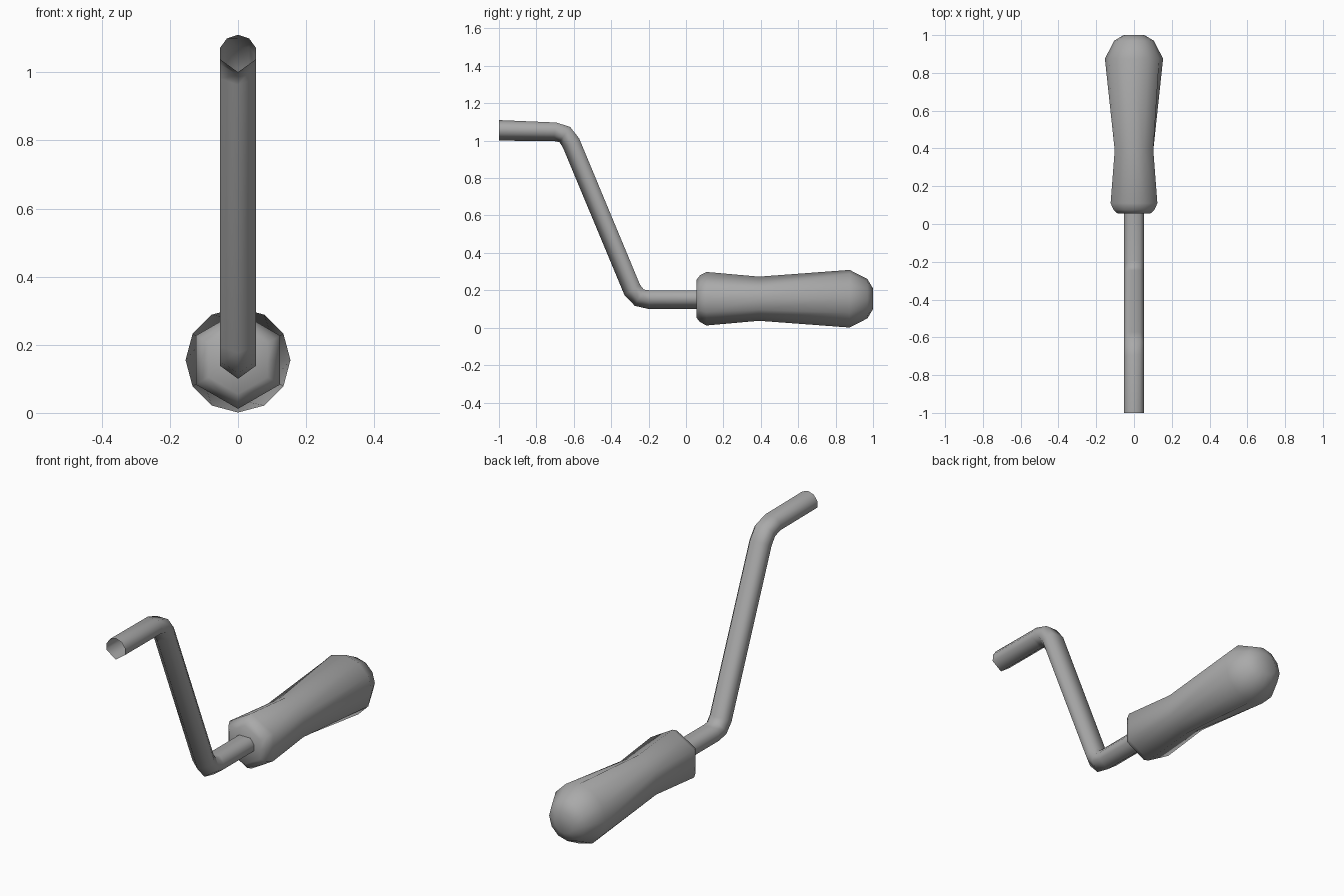
import bpy, bmesh
from math import sin, cos, radians, pi
from mathutils import Vector

cube = bpy.data.objects.get("Cube")
if cube:
    bpy.data.objects.remove(cube, do_unlink=True)

grey = bpy.data.materials.new("grey metal")
grey.use_nodes = True
colour = (0.4, 0.4, 0.4, 1)
grey.diffuse_color = colour
grey.node_tree.nodes["Principled BSDF"].inputs["Base Color"].default_value = colour


def loft(name, rings, cap_start=False, cap_end=False):
    """Skin a list of equal-length rings of points into a smooth tube."""
    bm = bmesh.new()
    loops = [[bm.verts.new(p) for p in ring] for ring in rings]
    n = len(loops[0])
    for a, b in zip(loops, loops[1:]):
        for i in range(n):
            j = (i + 1) % n
            bm.faces.new((a[i], a[j], b[j], b[i]))
    if cap_start:
        bm.faces.new(loops[0][::-1])
    if cap_end:
        bm.faces.new(loops[-1])
    bmesh.ops.recalc_face_normals(bm, faces=bm.faces)
    mesh = bpy.data.meshes.new(name)
    bm.to_mesh(mesh)
    bm.free()
    mesh.materials.append(grey)
    mesh.shade_smooth()
    obj = bpy.data.objects.new(name, mesh)
    bpy.context.collection.objects.link(obj)
    return obj


# Bent crank rod, open at the free end: keeled below, flattened on top
path = [Vector((0, y, z)) for y, z in (
    (-1, 1.055), (-0.7, 1.053), (-0.645, 1.037), (-0.61, 0.99),
    (-0.283, 0.205), (-0.247, 0.165), (-0.195, 0.155), (0.07, 0.155))]
angles = (90, 54, 18, -18, -90, -162, 162, 126)
radius = 0.055
side = Vector((1, 0, 0))
rod_rings = []
for i, centre in enumerate(path):
    before, after = path[max(i - 1, 0)], path[min(i + 1, len(path) - 1)]
    tangent = (centre - before).normalized() + (after - centre).normalized()
    up = side.cross(tangent.normalized())
    ring = []
    for a in angles:
        height = sin(radians(a))
        if i > 0:
            height = min(height, sin(radians(54)))
        ring.append(centre + radius * (cos(radians(a)) * side + height * up))
    rod_rings.append(ring)
loft("crank_rod", rod_rings)

# Grip: six-sided neck swelling into a twelve-sided rounded butt
axis_z = 0.155
profile = ((0.055, 0.1, True), (0.075, 0.125, True), (0.11, 0.143, True),
           (0.39, 0.118, True), (0.875, 0.154, False),
           (0.97, 0.105, False), (1.0, 0.055, False))
grip_rings = []
for y, r, six_sided in profile:
    ring = []
    for k in range(12):
        a = pi / 2 + k * pi / 6
        d = r * cos(pi / 6) if six_sided and k % 2 else r
        ring.append(Vector((d * cos(a), y, axis_z + d * sin(a))))
    grip_rings.append(ring)
loft("handle_grip", grip_rings, cap_start=True, cap_end=True)
